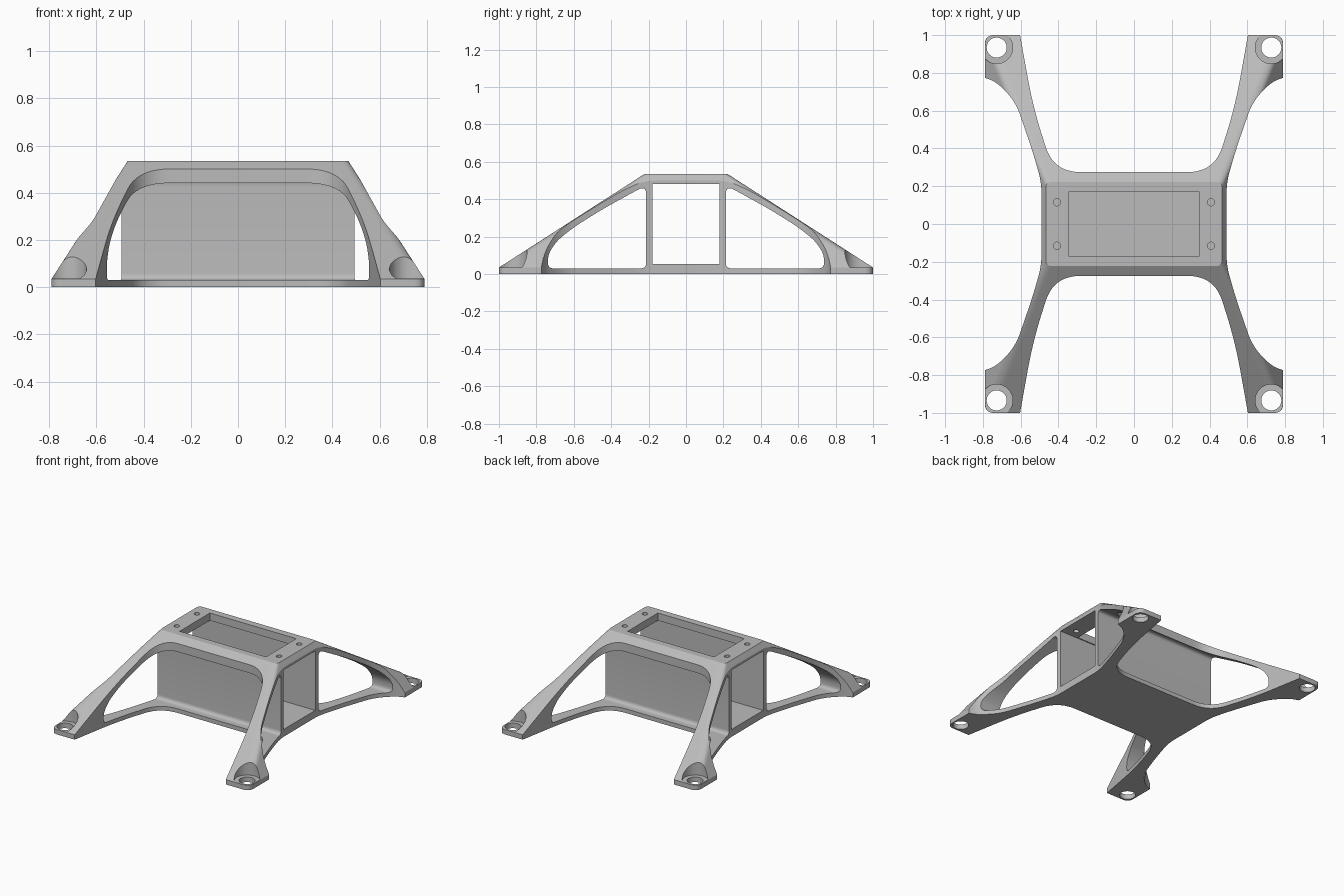
import bpy, bmesh
from mathutils import Vector, Matrix

cube = bpy.data.objects.get("Cube")
if cube:
    bpy.data.objects.remove(cube, do_unlink=True)

grey = bpy.data.materials.new("plain grey")
grey.use_nodes = True
colour = (0.5, 0.5, 0.5, 1)
grey.diffuse_color = colour
grey.node_tree.nodes["Principled BSDF"].inputs["Base Color"].default_value = colour


def rounded(corners, steps=8):
    """Closed outline; each corner (a, b, d) is rounded from d before to d after it."""
    out = []
    for i, (a, b, d) in enumerate(corners):
        p = Vector((a, b))
        if d == 0:
            out.append(p)
            continue
        before = Vector(corners[i - 1][:2])
        after = Vector(corners[(i + 1) % len(corners)][:2])
        s = p + (before - p).normalized() * d
        e = p + (after - p).normalized() * d
        for k in range(steps + 1):
            t = k / steps
            out.append(s * (1 - t) ** 2 + p * 2 * t * (1 - t) + e * t * t)
    return out


def loft(name, rings):
    """Solid through rings that all have the same number of points."""
    bm = bmesh.new()
    loops = [[bm.verts.new(v) for v in ring] for ring in rings]
    n = len(loops[0])
    for low, high in zip(loops, loops[1:]):
        for i in range(n):
            j = (i + 1) % n
            bm.faces.new((low[i], low[j], high[j], high[i]))
    bm.faces.new(loops[0][::-1])
    bm.faces.new(loops[-1])
    bmesh.ops.recalc_face_normals(bm, faces=bm.faces)
    if bm.calc_volume(signed=True) < 0:
        bmesh.ops.reverse_faces(bm, faces=bm.faces)
    mesh = bpy.data.meshes.new(name)
    bm.to_mesh(mesh)
    bm.free()
    mesh.materials.append(grey)
    obj = bpy.data.objects.new(name, mesh)
    bpy.context.collection.objects.link(obj)
    return obj


def prism_z(name, outline, z0, z1):
    return loft(name, [[(p.x, p.y, z) for p in outline] for z in (z0, z1)])


def prism_x(name, outline):
    return loft(name, [[(x, p.x, p.y) for p in outline] for x in (-1.2, 1.2)])


def rectangle(w, h, d=0):
    return rounded([(w, h, d), (-w, h, d), (-w, -h, d), (w, -h, d)])


def circle(x, y, r, n=40):
    turn = [Matrix.Rotation(6.28318531 * i / n, 2) for i in range(n)]
    return [Vector((x, y)) + m @ Vector((r, 0)) for m in turn]


def cut(body, cutter, operation="DIFFERENCE"):
    cutter.hide_render = True
    mod = body.modifiers.new("cut", "BOOLEAN")
    mod.operation = operation
    mod.solver = "EXACT"
    mod.object = cutter
    bpy.context.view_layer.update()
    bpy.context.view_layer.objects.active = body
    bpy.ops.object.modifier_apply(modifier=mod.name)
    bpy.data.objects.remove(cutter, do_unlink=True)


# Sloped outer hull with rounded corners
levels = [(0.79, 1.0, 0.05, 0), (0.79, 1.0, 0.05, 0.035), (0.467, 0.222, 0.03, 0.535)]
frame = loft("support_frame",
             [[(p.x, p.y, z) for p in rectangle(w, h, d)] for w, h, d, z in levels])

# Four-legged plan outline, mirrored from one quarter
quarter = [(0.425, 0.275, 0.14), (0.535, 0.62, 0.16), (0.612, 1.05, 0), (0.85, 1.05, 0),
           (0.85, 0.778, 0), (0.755, 0.775, 0.07), (0.63, 0.655, 0.08),
           (0.535, 0.38, 0.09), (0.49, 0.22, 0.06)]
right_half = quarter + [(x, -y, d) for x, y, d in reversed(quarter)]
outline = right_half + [(-x, y, d) for x, y, d in reversed(right_half)]
cut(frame, prism_z("plan_outline", rounded(outline, 10), -0.1, 0.8), "INTERSECT")

# Central tunnel
cut(frame, prism_x("tunnel", [p + Vector((0, 0.267)) for p in rectangle(0.18, 0.214)]))

# Curved triangular side windows, which also leave the thin upright walls
window = [(0.213, 0.03, 0.03), (0.738, 0.03, 0.03), (0.738, 0.105, 0.035),
          (0.69, 0.178, 0.04), (0.6, 0.25, 0.055), (0.45, 0.345, 0.085),
          (0.213, 0.475, 0.05)]
for side in (1, -1):
    cut(frame, prism_x("side_window", rounded([(side * y, z, d) for y, z, d in window])))

# Opening in the top plate
cut(frame, prism_z("top_opening", rectangle(0.345, 0.172), 0.3, 0.7))

# Foot seats, bolt holes and small top holes
for sx in (1, -1):
    for sy in (1, -1):
        cut(frame, prism_z("foot_seat", circle(sx * 0.727, sy * 0.934, 0.085), 0.036, 0.4))
        cut(frame, prism_z("foot_hole", circle(sx * 0.727, sy * 0.934, 0.053), -0.1, 0.2))
        cut(frame, prism_z("top_hole", circle(sx * 0.408, sy * 0.115, 0.019, 20), 0.4, 0.7))

bpy.ops.object.select_all(action="DESELECT")
frame.select_set(True)
bpy.context.view_layer.objects.active = frame
bpy.ops.object.shade_smooth_by_angle(angle=0.5)
